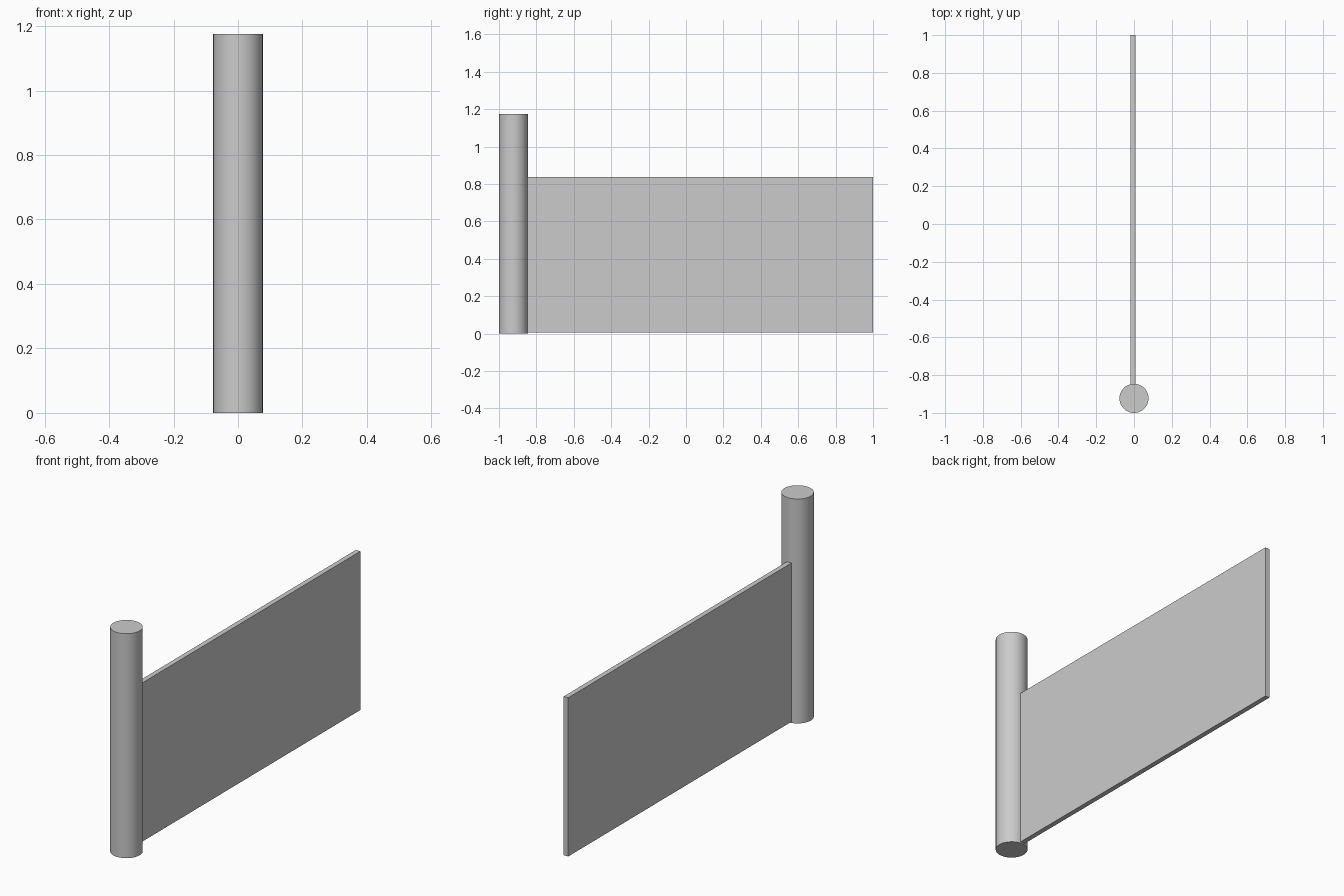
import bpy
import math

cube = bpy.data.objects.get("Cube")
if cube:
    bpy.data.objects.remove(cube, do_unlink=True)

# Single flat colour
grey = bpy.data.materials.new("light_grey")
grey.use_nodes = True
colour = (0.6, 0.6, 0.6, 1)
grey.diffuse_color = colour
grey.node_tree.nodes["Principled BSDF"].inputs["Base Color"].default_value = colour

RADIUS = 0.077
POST_HEIGHT = 1.175
POST_Y = -1 + RADIUS

# Round post at the front
bpy.ops.mesh.primitive_cylinder_add(
    vertices=64, radius=RADIUS, depth=POST_HEIGHT,
    location=(0, POST_Y, POST_HEIGHT / 2))
post = bpy.context.object
post.name = "post"
post.data.materials.append(grey)
bpy.ops.object.shade_smooth_by_angle(angle=math.radians(30))

# Thin panel running back from the post, its front edge just inside it
bottom, top = 0.007, 0.838
front, back = POST_Y + RADIUS - 0.01, 1.0
bpy.ops.mesh.primitive_cube_add(
    size=1, location=(-0.005, (front + back) / 2, (bottom + top) / 2))
panel = bpy.context.object
panel.name = "panel"
panel.scale = (0.026, back - front, top - bottom)
bpy.ops.object.transform_apply(location=False, rotation=False, scale=True)
panel.data.materials.append(grey)
